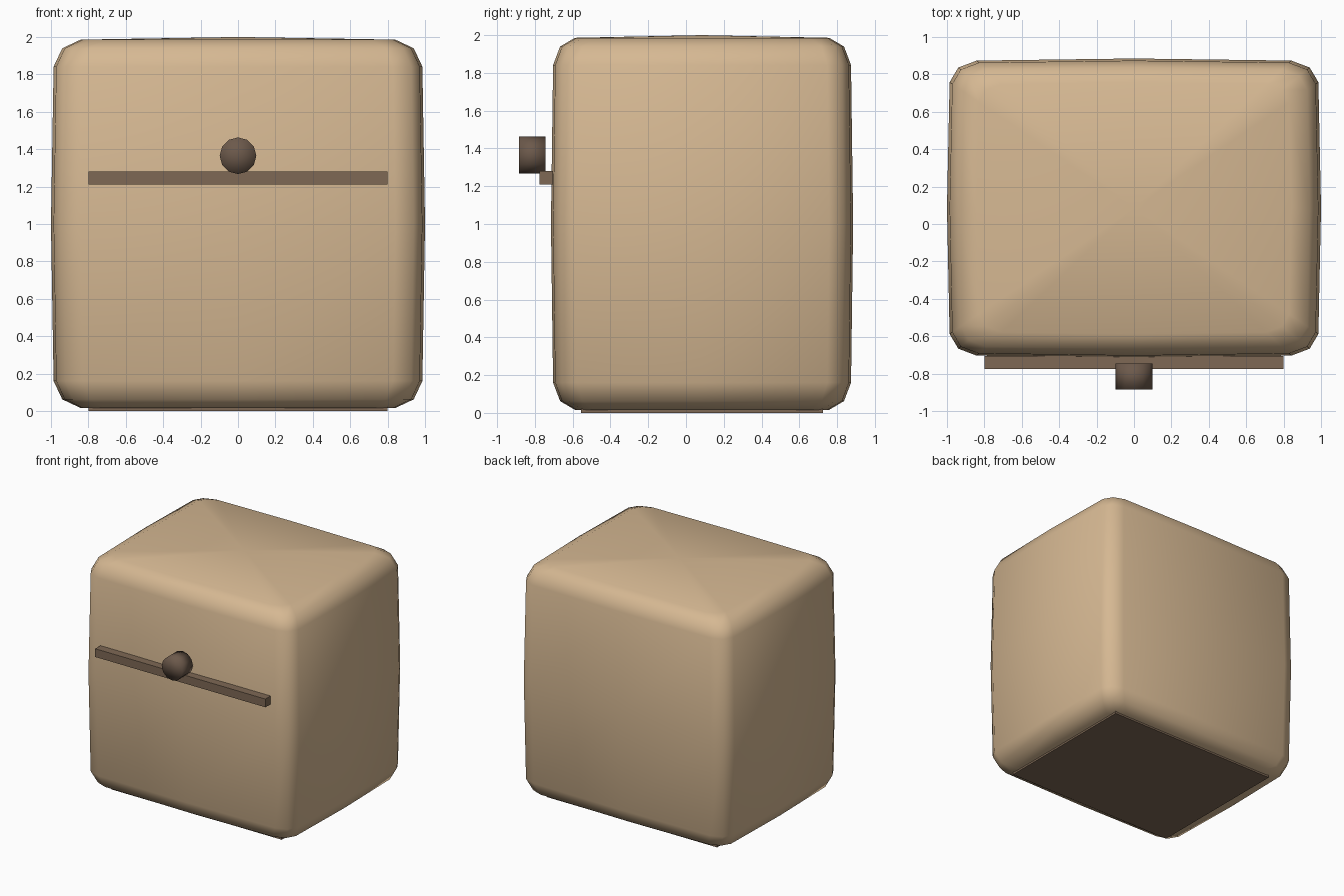
import bpy, bmesh
from math import sin, cos, pi, copysign
from mathutils import Matrix, Vector

if "Cube" in bpy.data.objects:
    bpy.data.objects.remove(bpy.data.objects["Cube"])


def material(name, color):
    m = bpy.data.materials.new(name)
    m.diffuse_color = (*color, 1)
    m.use_nodes = True
    m.node_tree.nodes["Principled BSDF"].inputs["Base Color"].default_value = m.diffuse_color
    return m


def finish(name, bm, mat, smooth=False):
    bmesh.ops.recalc_face_normals(bm, faces=bm.faces[:])
    for f in bm.faces:
        f.smooth = smooth
    me = bpy.data.meshes.new(name)
    bm.to_mesh(me)
    bm.free()
    me.materials.append(mat)
    ob = bpy.data.objects.new(name, me)
    bpy.context.collection.objects.link(ob)
    return ob


def box(name, lo, hi, mat):
    bm = bmesh.new()
    lo, hi = Vector(lo), Vector(hi)
    bmesh.ops.create_cube(bm, size=1, matrix=Matrix.Translation((lo + hi) / 2)
                          @ Matrix.Diagonal((*(hi - lo), 1)))
    return finish(name, bm, mat)


def power(v, e=0.18):
    return 0.0 if abs(v) < 1e-6 else copysign(abs(v) ** e, v)


tan = material("tan", (0.67, 0.48, 0.29))
brown = material("brown", (0.21, 0.14, 0.09))
dark_brown = material("dark_brown", (0.15, 0.10, 0.07))

# Body: coarse superellipsoid made by squaring off a 16 x 8 sphere
bm = bmesh.new()
SEG, RINGS = 16, 8
half, centre = Vector((1, 0.8, 0.999)), Vector((0, 0.085, 1.001))
rings = []
for j in range(1, RINGS):
    v = -pi / 2 + pi * j / RINGS
    ring = []
    for i in range(SEG):
        u = 2 * pi * i / SEG
        p = Vector((power(cos(v)) * power(cos(u)), power(cos(v)) * power(sin(u)), power(sin(v))))
        ring.append(bm.verts.new(p * half + centre))
    rings.append(ring)
bottom = bm.verts.new(centre - Vector((0, 0, half.z)))
top = bm.verts.new(centre + Vector((0, 0, half.z)))
for i in range(SEG):
    k = (i + 1) % SEG
    bm.faces.new((bottom, rings[0][k], rings[0][i]))
    bm.faces.new((top, rings[-1][i], rings[-1][k]))
    for a, b in zip(rings, rings[1:]):
        bm.faces.new((a[i], a[k], b[k], b[i]))
finish("body", bm, tan, smooth=True)

# Base plate under the body and the raised front strip
box("base_plate", (-0.8, -0.555, 0), (0.8, 0.725, 0.06), brown)
box("front_strip", (-0.8, -0.775, 1.21), (0.8, -0.705, 1.28), brown)

# Round knob above the strip
bm = bmesh.new()
bmesh.ops.create_cone(bm, cap_ends=True, cap_tris=True, segments=12, radius1=0.098,
                      radius2=0.098, depth=0.14,
                      matrix=Matrix.Translation((0, -0.815, 1.365)) @ Matrix.Rotation(pi / 2, 4, 'X'))
finish("knob", bm, dark_brown, smooth=True)


# Vector product per axis is explicit through the helper below only for Blender's dot rule
